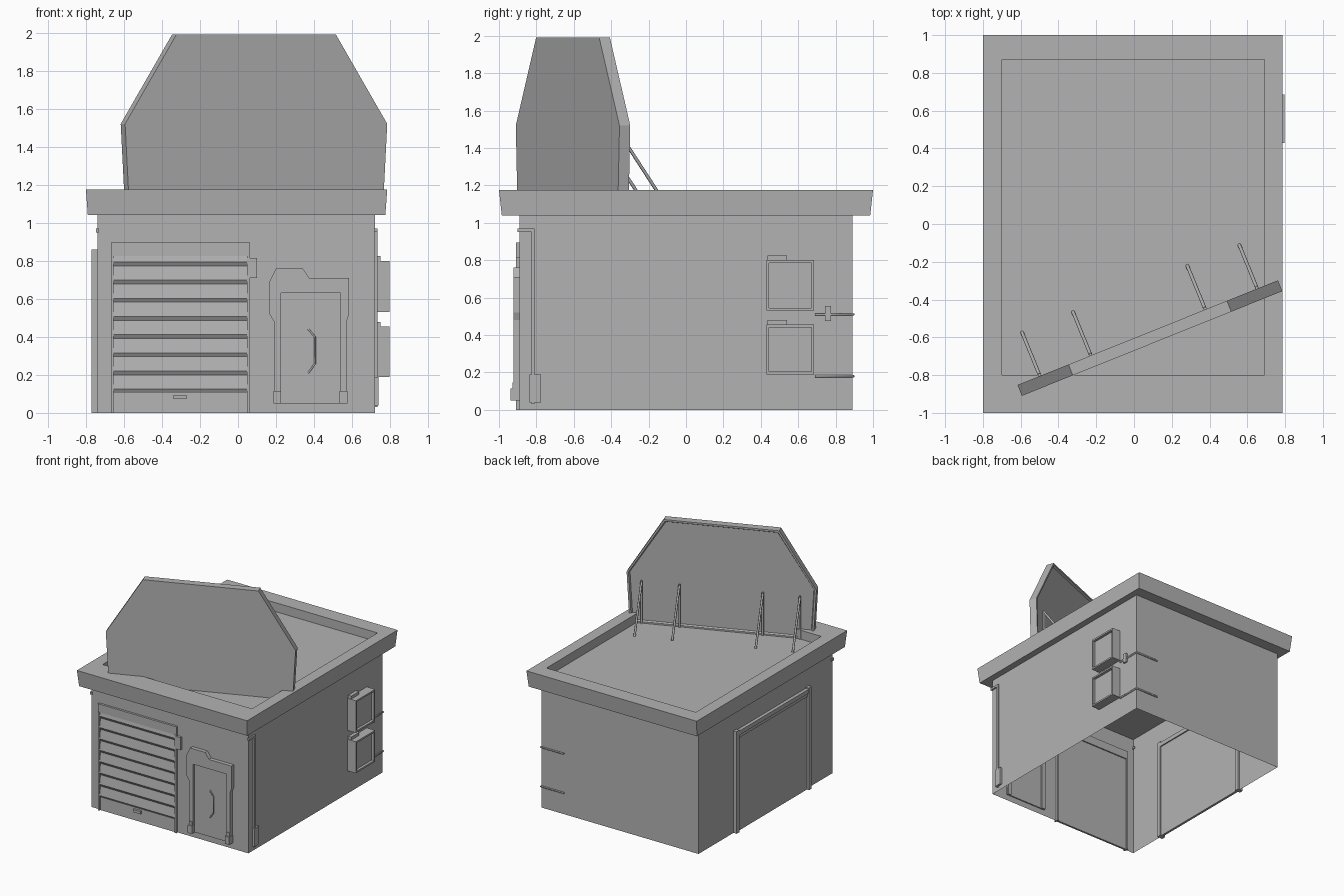
import bpy, bmesh, math
from mathutils import Matrix, Vector

cube = bpy.data.objects.get("Cube")
if cube:
    bpy.data.objects.remove(cube, do_unlink=True)

GREY = (0.45, 0.45, 0.45, 1)
mat = bpy.data.materials.new("plain_grey")
mat.use_nodes = True
mat.diffuse_color = GREY
mat.node_tree.nodes["Principled BSDF"].inputs["Base Color"].default_value = GREY


def finish(name, bm, fix=True):
    if fix:
        bmesh.ops.recalc_face_normals(bm, faces=bm.faces[:])
    mesh = bpy.data.meshes.new(name)
    bm.to_mesh(mesh)
    bm.free()
    mesh.materials.append(mat)
    obj = bpy.data.objects.new(name, mesh)
    bpy.context.collection.objects.link(obj)
    return obj


def box(name, x, y, z):
    """Box from (low, high) pairs."""
    bm = bmesh.new()
    bmesh.ops.create_cube(bm, size=1)
    for v in bm.verts:
        v.co = [r[0] if c < 0 else r[1] for c, r in zip(v.co, (x, y, z))]
    return finish(name, bm)


def loft(name, rings, cap_start=True, cap_end=True):
    """Join matching closed rings of points."""
    bm = bmesh.new()
    rows = [[bm.verts.new(p) for p in ring] for ring in rings]
    n = len(rows[0])
    for a, b in zip(rows, rows[1:]):
        for i in range(n):
            j = (i + 1) % n
            bm.faces.new((a[i], a[j], b[j], b[i]))
    if cap_start:
        bm.faces.new(rows[0][::-1])
    if cap_end:
        bm.faces.new(rows[-1])
    return finish(name, bm)


def rect(x, y, z):
    return [(x[0], y[0], z), (x[1], y[0], z), (x[1], y[1], z), (x[0], y[1], z)]


def plate(name, outline, y0, y1):
    """Extrude an x-z outline along y."""
    return loft(name, [[(x, y, z) for x, z in outline] for y in (y0, y1)])


def rod(name, points, radius):
    curve = bpy.data.curves.new(name, "CURVE")
    curve.dimensions = "3D"
    curve.bevel_depth = radius
    curve.bevel_resolution = 1
    curve.use_fill_caps = True
    spline = curve.splines.new("POLY")
    spline.points.add(len(points) - 1)
    for p, co in zip(spline.points, points):
        p.co = (*co, 1)
    curve.materials.append(mat)
    obj = bpy.data.objects.new(name, curve)
    bpy.context.collection.objects.link(obj)


# Walls: an open-bottomed shell
WX, WY = (-0.74, 0.72), (-0.89, 0.89)
loft("walls", [rect(WX, WY, 0), rect(WX, WY, 1.04)], False, False)

# Flared roof slab with a sunken deck
deck = ((-0.70, 0.69), (-0.80, 0.87))
loft("roof", [rect((-0.79, 0.775), (-0.985, 0.985), 1.04),
              rect((-0.8, 0.785), (-1, 1), 1.175),
              rect(*deck, 1.175), rect(*deck, 1.1)])

# Roller door: stepped slats between two posts and a header
profile = [(-0.88, 0.0), (-0.897, 0.0)]
for i in range(8):
    z = 0.105 + i * 0.0955
    profile += [(-0.894, z), (-0.906, z + 0.02)]
profile += [(-0.9, 0.825), (-0.88, 0.825)]
loft("roller_shutter", [[(x, y, z) for y, z in profile] for x in (-0.655, 0.05)])
for side, x in (("right", -0.668), ("left", 0.048)):
    box("shutter_post_" + side, (x, x + 0.014), (-0.91, -0.87), (0, 0.83))
box("shutter_header", (-0.668, 0.062), (-0.908, -0.87), (0.825, 0.895))
box("shutter_handle", (-0.34, -0.27), (-0.912, -0.89), (0.072, 0.095))
box("shutter_control", (0.05, 0.1), (-0.91, -0.88), (0.71, 0.815))

# Entry door: stepped surround, leaf, feet and bent handle
surround = [(0.19, 0.05), (0.19, 0.48), (0.165, 0.52), (0.165, 0.69), (0.2, 0.76),
            (0.34, 0.76), (0.375, 0.71), (0.585, 0.71), (0.585, 0.52), (0.57, 0.48),
            (0.57, 0.05), (0.54, 0.05), (0.54, 0.63), (0.225, 0.63), (0.225, 0.05)]
plate("entry_surround", surround, -0.922, -0.87)
box("entry_leaf", (0.225, 0.54), (-0.9, -0.88), (0.05, 0.63))
for side, x in (("right", 0.187), ("left", 0.535)):
    box("entry_foot_" + side, (x, x + 0.04), (-0.938, -0.88), (0.05, 0.115))
    box("entry_foot_cap_" + side, (x + 0.005, x + 0.035), (-0.928, -0.88), (0.115, 0.145))
rod("entry_handle", [(0.37, -0.902, 0.44), (0.405, -0.905, 0.4),
                     (0.405, -0.905, 0.26), (0.37, -0.902, 0.21)], 0.005)

# Side gate on the right wall
gate = ((-0.57, -0.535), (0.39, 0.425))
for side, y in zip(("front", "back"), gate):
    box("gate_post_" + side, (-0.77, -0.72), y, (0, 0.86))
box("gate_header", (-0.768, -0.72), (-0.57, 0.425), (0.815, 0.85))
box("gate_panel", (-0.75, -0.73), (-0.535, 0.39), (0, 0.815))
box("gate_top_rail", (-0.758, -0.73), (-0.535, 0.39), (0.785, 0.815))

# Two vent units with recessed faces on the left wall
for name, z0, z1 in (("lower", 0.19, 0.455), ("upper", 0.53, 0.8)):
    rings = []
    for x, d in ((0.71, 0), (0.797, 0), (0.797, 0.014), (0.775, 0.014)):
        rings.append([(x, p[0], p[1]) for p in (
            (0.43 + d, z0 + d), (0.685 - d, z0 + d), (0.685 - d, z1 - d), (0.43 + d, z1 - d))])
    loft("vent_" + name, rings)
    box("vent_tab_" + name, (0.71, 0.75), (0.437, 0.54), (z1, z1 + 0.024))

# Cables wrapping the back corner, with their clip
for z in (0.18, 0.51):
    rod("corner_cable", [(0.725, 0.69, z), (0.725, 0.895, z), (0.51, 0.895, z)], 0.007)
box("cable_clip", (0.71, 0.735), (0.742, 0.775), (0.475, 0.555))

# Downpipe near the front corner
box("downpipe_elbow", (0.715, 0.733), (-0.9, -0.81), (0.952, 0.97))
box("downpipe", (0.715, 0.733), (-0.826, -0.81), (0.03, 0.955))
box("downpipe_box", (0.71, 0.738), (-0.836, -0.776), (0.04, 0.19))
box("corner_bracket", (-0.748, -0.73), (-0.9, -0.87), (0.95, 0.97))

# Slanted roof board with a rimmed back
half = [(0.72, 1.1), (0.743, 1.52), (0.452, 1.99)]
outline = half + [(-u, z) for u, z in reversed(half)]


def inner(d):
    return [(u * (1 - d / 0.7), 1.5 + (z - 1.5) * (1 - d / 0.45)) for u, z in outline]


place = Matrix.Translation((0.084, -0.604, 0)) @ Matrix.Rotation(math.radians(21.9), 4, "Z")
layers = [(-0.031, outline), (0.031, outline), (0.031, inner(0.014)), (0.015, inner(0.022))]
loft("roof_board", [[place @ Vector((u, y, z)) for u, z in pts] for y, pts in layers])

# Struts bracing the board
for x, y in ((-0.5, -0.8), (-0.23, -0.692), (0.375, -0.447), (0.65, -0.337)):
    rod("board_strut", [(x, y, 1.45), (x - 0.093, y + 0.227, 1.1)], 0.009)
    foot = place.to_3x3() @ Vector((0, 0.01, 0))
    rod("board_bracket", [(x, y, 1.1), (x, y, 1.46)], 0.009)
